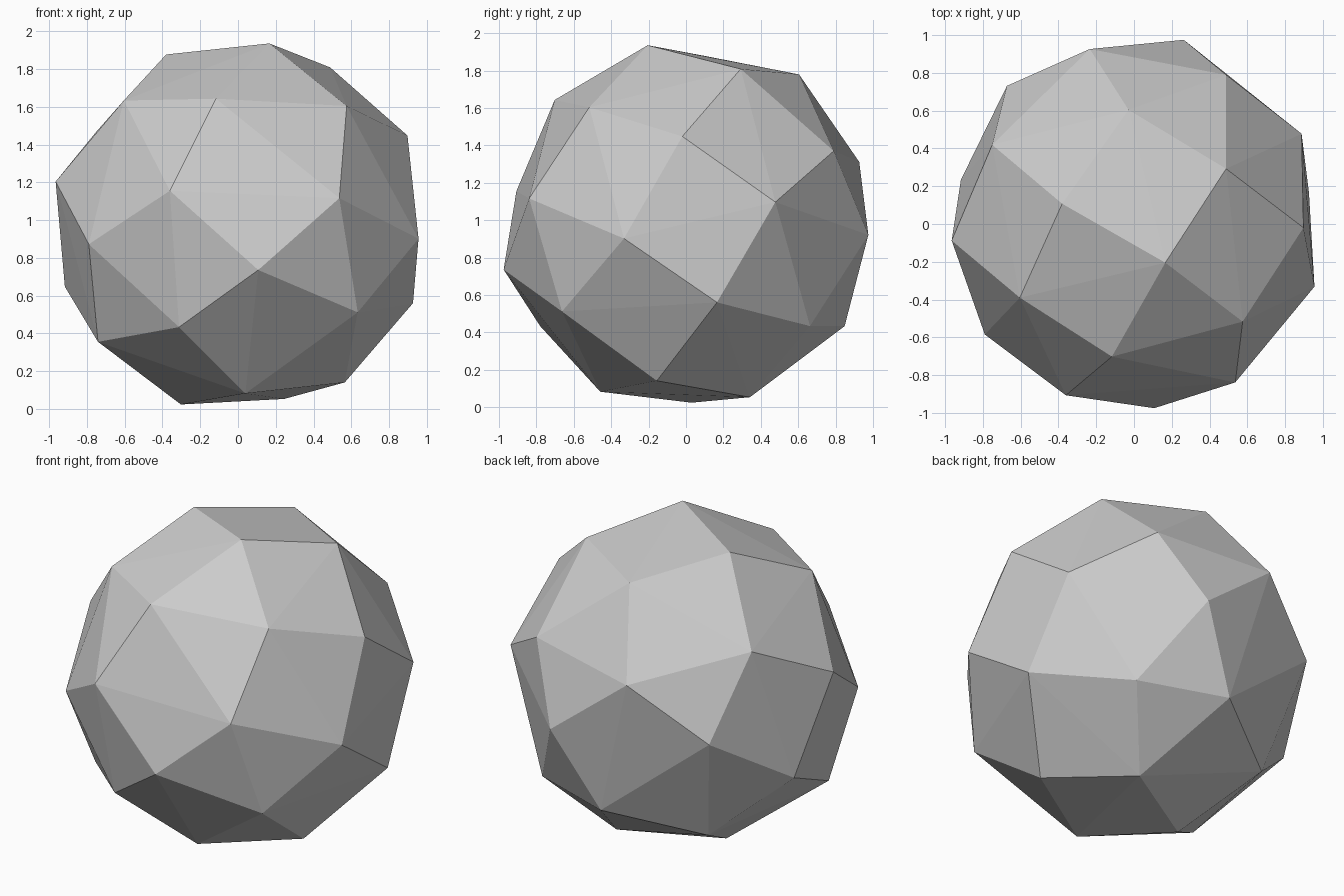
import bpy
import bmesh
import math
from mathutils import Vector

default_cube = bpy.data.objects.get("Cube")
if default_cube:
    bpy.data.objects.remove(default_cube, do_unlink=True)


def make_material(name, colour):
    material = bpy.data.materials.new(name)
    material.use_nodes = True
    material.diffuse_color = colour
    shader = next(n for n in material.node_tree.nodes if n.type == "BSDF_PRINCIPLED")
    shader.inputs["Base Color"].default_value = colour
    shader.inputs["Roughness"].default_value = 0.8
    return material


# Corners of the faceted rock, in rings from the crown down to the foot
crown = [
    (0.17, -0.21, 1.96), (-0.39, 0.11, 1.90), (0.50, 0.30, 1.83), (-0.03, 0.62, 1.80),
    (-0.12, -0.72, 1.66), (-0.62, -0.40, 1.65), (0.59, -0.53, 1.62),
]
upper_ring = [
    (-0.77, 0.43, 1.48), (0.92, -0.02, 1.46), (0.50, 0.81, 1.38), (-0.24, 0.95, 1.32),
    (-0.99, -0.09, 1.21), (-0.37, -0.93, 1.16), (0.55, -0.86, 1.12), (0.91, 0.49, 1.10),
]
lower_ring = [
    (-0.69, 0.75, 0.98), (0.27, 1.0, 0.92), (0.98, -0.34, 0.90), (-0.81, -0.60, 0.87),
    (0.11, -1.0, 0.73), (-0.94, 0.24, 0.64), (0.95, 0.17, 0.55), (0.65, -0.68, 0.50),
]
foot = [
    (-0.32, -0.80, 0.42), (0, 0.87, 0.42), (0.55, 0.68, 0.42), (-0.76, -0.37, 0.34),
    (-0.53, 0.53, 0.27), (0.58, -0.16, 0.12), (0.04, -0.47, 0.06), (0.25, 0.35, 0.03),
    (-0.31, 0.03, 0),
]

# Wrap the corners in a closed skin
bm = bmesh.new()
for corner in crown + upper_ring + lower_ring + foot:
    bm.verts.new(corner)
bmesh.ops.convex_hull(bm, input=list(bm.verts))
bmesh.ops.delete(bm, geom=[v for v in bm.verts if not v.link_faces], context="VERTS")
bmesh.ops.triangulate(bm, faces=list(bm.faces))
bmesh.ops.recalc_face_normals(bm, faces=list(bm.faces))

# Hollow the broad facets slightly along their shallow creases
corners = set(bm.verts)
shallow = [e for e in bm.edges if e.calc_face_angle(0) < math.radians(15)]
if shallow:
    bmesh.ops.subdivide_edges(bm, edges=shallow, cuts=1)
centre = Vector((0, 0, 0.97))
for vert in bm.verts:
    if vert not in corners:
        vert.co = centre + (vert.co - centre) * 0.975
bmesh.ops.triangulate(bm, faces=list(bm.faces))
bmesh.ops.recalc_face_normals(bm, faces=list(bm.faces))

mesh = bpy.data.meshes.new("faceted_rock")
bm.to_mesh(mesh)
bm.free()
mesh.materials.append(make_material("stone grey", (0.6, 0.6, 0.6, 1)))
rock = bpy.data.objects.new("faceted_rock", mesh)
bpy.context.collection.objects.link(rock)
